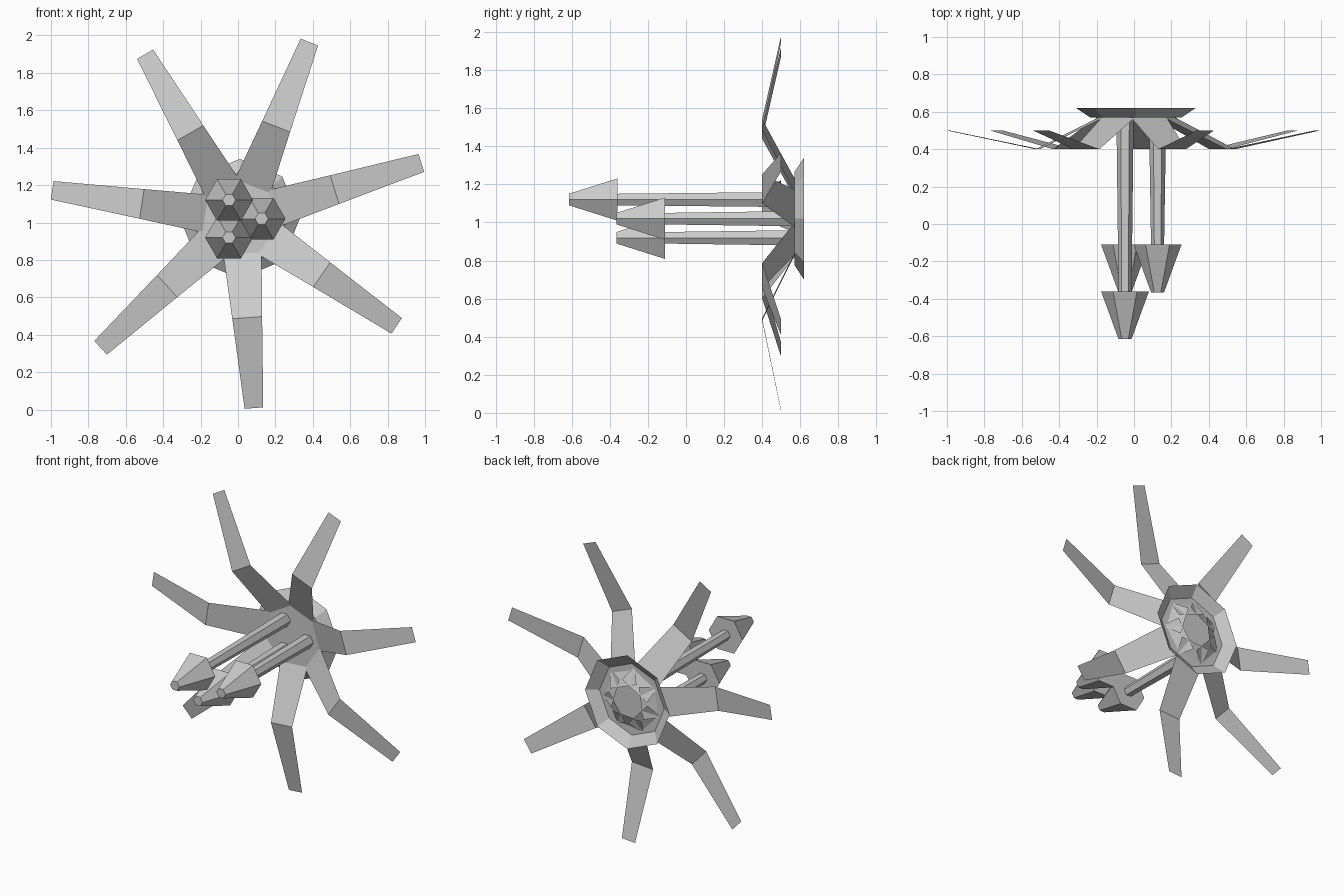
import bpy, bmesh
from math import sin, cos, tau, radians

if "Cube" in bpy.data.objects:
    bpy.data.objects.remove(bpy.data.objects["Cube"])

CX, CZ = 0.01, 1.02  # flower axis, running along y


def make_object(name, bm):
    bmesh.ops.recalc_face_normals(bm, faces=bm.faces)
    mesh = bpy.data.meshes.new(name)
    bm.to_mesh(mesh)
    bm.free()
    obj = bpy.data.objects.new(name, mesh)
    bpy.context.collection.objects.link(obj)
    return obj


def lathe(name, x, z, sides, rings, cap_start=True, cap_end=True):
    """Skin polygon rings given as (y, radius) around an axis along y."""
    bm = bmesh.new()
    loops = [[bm.verts.new((x + r * cos(tau * i / sides), y, z + r * sin(tau * i / sides)))
              for i in range(sides)] for y, r in rings]
    for a, b in zip(loops, loops[1:]):
        for i in range(sides):
            j = (i + 1) % sides
            bm.faces.new((a[i], a[j], b[j], b[i]))
    if cap_start:
        bm.faces.new(loops[0])
    if cap_end:
        bm.faces.new(loops[-1])
    return make_object(name, bm)


# Petals: thin bent strips, as (distance from axis, y, half width)
PETAL = [(0.10, 0.613, 0.108), (0.53, 0.40, 0.08), (1.015, 0.50, 0.05)]
for k in range(7):
    a = radians(17.1) + tau * k / 7
    bm = bmesh.new()
    rows = [[bm.verts.new((CX + r * cos(a) - s * w * sin(a), y, CZ + r * sin(a) + s * w * cos(a)))
             for s in (-1, 1)] for r, y, w in PETAL]
    for p, q in zip(rows, rows[1:]):
        bm.faces.new((p[0], p[1], q[1], q[0]))
    make_object(f"petal_{k + 1}", bm)

# Shallow cup behind the petals, open at the back
lathe("calyx_cup", CX, CZ, 8, [(0.57, 0.245), (0.62, 0.32)], cap_end=False)

# Stamens: tapered six-sided stalks with blunt cone heads
for k, tip in enumerate((-0.365, -0.615, -0.365)):
    a = tau * k / 3
    x, z = CX + 0.116 * cos(a), CZ + 0.116 * sin(a)
    lathe(f"stamen_stalk_{k + 1}", x, z, 6, [(tip + 0.255, 0.035), (0.57, 0.046)])
    lathe(f"stamen_head_{k + 1}", x, z, 6, [(tip, 0.035), (tip + 0.255, 0.128)])
